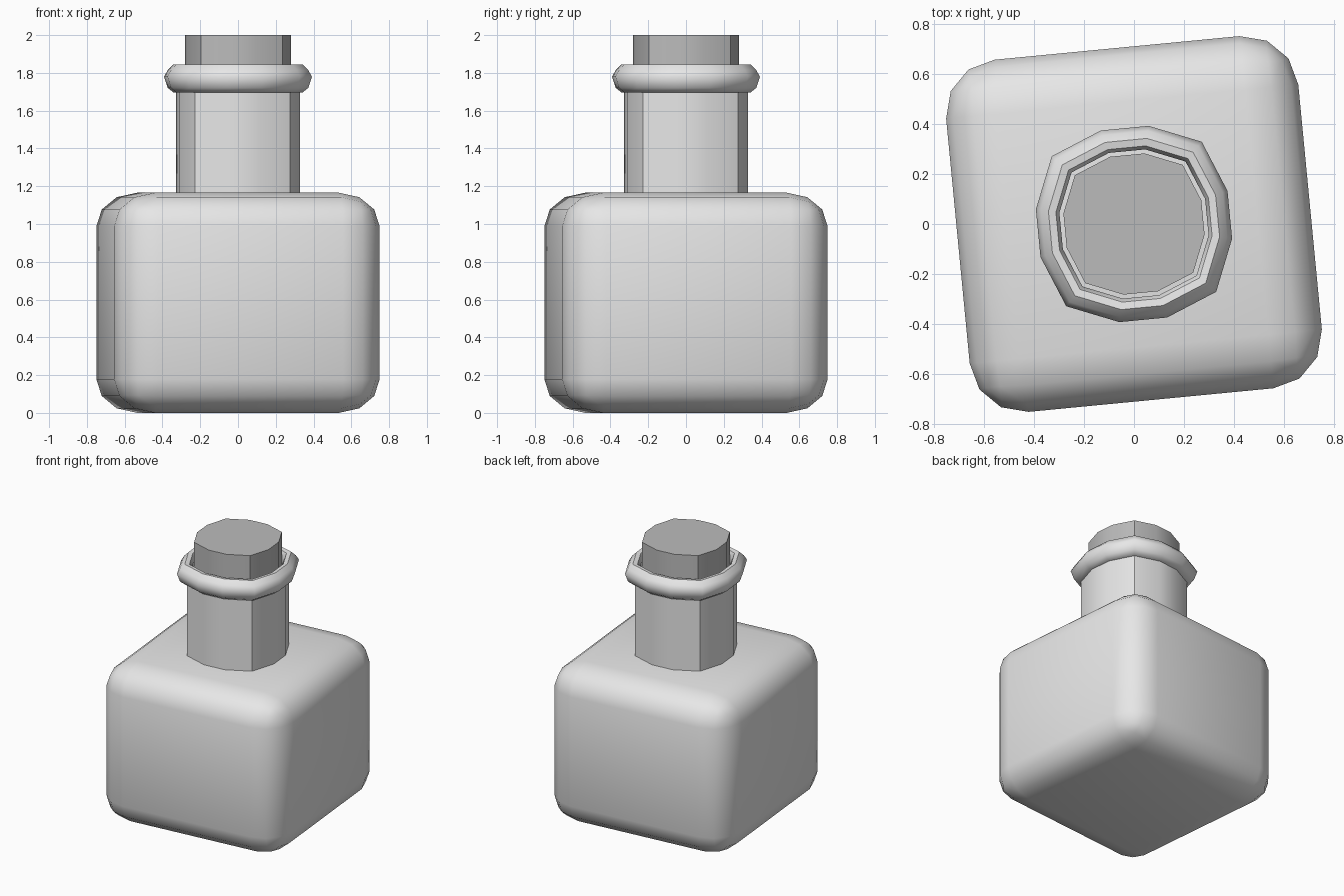
import bpy, bmesh, math
from mathutils import Matrix

if "Cube" in bpy.data.objects:
    bpy.data.objects.remove(bpy.data.objects["Cube"], do_unlink=True)

TURN = math.radians(5.5)


def material(name, value):
    m = bpy.data.materials.new(name)
    m.use_nodes = True
    colour = (value, value, value, 1)
    m.diffuse_color = colour
    m.node_tree.nodes["Principled BSDF"].inputs["Base Color"].default_value = colour
    return m


GLASS = material("light grey glass", 0.8)
CORK = material("grey stopper", 0.5)


def finish(name, bm, mat, angle):
    bmesh.ops.recalc_face_normals(bm, faces=bm.faces)
    bm.transform(Matrix.Rotation(TURN, 4, "Z"))
    mesh = bpy.data.meshes.new(name)
    bm.to_mesh(mesh)
    bm.free()
    mesh.materials.append(mat)
    ob = bpy.data.objects.new(name, mesh)
    bpy.context.collection.objects.link(ob)
    bpy.ops.object.select_all(action="DESELECT")
    ob.select_set(True)
    bpy.context.view_layer.objects.active = ob
    bpy.ops.object.shade_smooth_by_angle(angle=math.radians(angle))
    return ob


# Twelve-sided, slightly squared outline shared by neck, lip and stopper
def outline(r, z):
    points = []
    for q in range(4):
        for offset, k in ((-14, 1.01), (14, 1.01), (45, 1.085)):
            a = math.radians(offset + 90 * q)
            points.append((r * k * math.cos(a), r * k * math.sin(a), z))
    return points


def tube(name, profile, mat, angle, closed=False, caps=False):
    bm = bmesh.new()
    rings = [[bm.verts.new(p) for p in outline(r, z)] for r, z in profile]
    pairs = list(zip(rings, rings[1:]))
    if closed:
        pairs.append((rings[-1], rings[0]))
    for a, b in pairs:
        for i in range(len(a)):
            j = (i + 1) % len(a)
            bm.faces.new((a[i], a[j], b[j], b[i]))
    if caps:
        bm.faces.new(rings[0])
        bm.faces.new(rings[-1])
    return finish(name, bm, mat, angle)


# Body: bevelled cube, flattened in height
bm = bmesh.new()
bmesh.ops.create_cube(bm, size=1.412)
bmesh.ops.bevel(bm, geom=bm.edges[:], offset=0.215, segments=3, profile=0.5,
                affect="EDGES", clamp_overlap=True)
bm.transform(Matrix.Translation((0, 0, 0.583)) @ Matrix.Diagonal((1, 1, 0.825, 1)))
finish("bottle_body", bm, GLASS, 40)

# Neck
tube("neck", [(0.328, 1.14), (0.328, 1.72), (0.30, 1.72), (0.30, 1.14)],
     GLASS, 31, closed=True)

# Rounded lip
tube("neck_lip", [(0.30, 1.70), (0.34, 1.695), (0.372, 1.72), (0.392, 1.78),
                  (0.372, 1.815), (0.342, 1.845), (0.312, 1.84), (0.298, 1.81)],
     GLASS, 50, closed=True)

# Stopper
tube("stopper", [(0.282, 1.60), (0.282, 2.0)], CORK, 31, caps=True)
